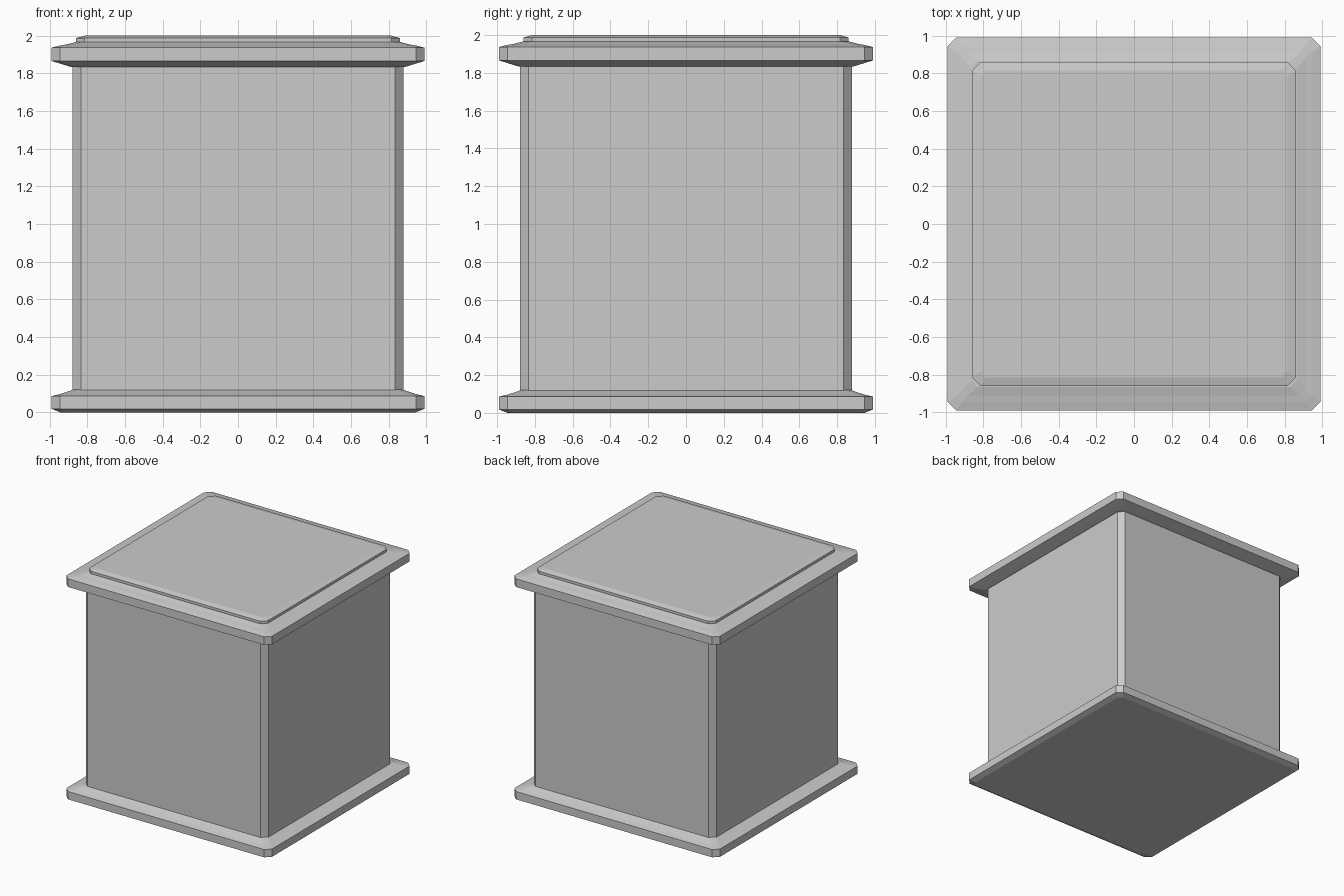
import bpy, bmesh

if "Cube" in bpy.data.objects:
    bpy.data.objects.remove(bpy.data.objects["Cube"])


def ring_points(h, c, z):
    """Square of half-width h with corners cut by c, at height z."""
    k = h - c
    return [(k, -h, z), (h, -k, z), (h, k, z), (k, h, z),
            (-k, h, z), (-h, k, z), (-h, -k, z), (-k, -h, z)]


def loft(name, profile):
    """Closed solid through cut-corner squares (half-width, corner cut, z)."""
    bm = bmesh.new()
    rings = [[bm.verts.new(p) for p in ring_points(*row)] for row in profile]
    for a, b in zip(rings, rings[1:]):
        for i in range(8):
            j = (i + 1) % 8
            bm.faces.new((a[i], a[j], b[j], b[i]))
    bm.faces.new(rings[0][::-1])
    bm.faces.new(rings[-1])
    bmesh.ops.recalc_face_normals(bm, faces=bm.faces)
    mesh = bpy.data.meshes.new(name)
    bm.to_mesh(mesh)
    bm.free()
    obj = bpy.data.objects.new(name, mesh)
    bpy.context.collection.objects.link(obj)
    return obj


# Stepped foot moulding
loft("base_moulding", [
    (0.945, 0.03, 0.0), (0.99, 0.045, 0.018), (0.99, 0.045, 0.086),
    (0.945, 0.035, 0.097), (0.91, 0.03, 0.108), (0.875, 0.035, 0.12)])

# Main box with chamfered upright corners
loft("body", [(0.88, 0.045, 0.09), (0.88, 0.045, 1.86)])

# Overhanging top moulding
loft("top_moulding", [
    (0.89, 0.03, 1.835), (0.945, 0.035, 1.852), (0.99, 0.045, 1.866),
    (0.99, 0.045, 1.937), (0.945, 0.035, 1.948), (0.91, 0.03, 1.954),
    (0.865, 0.035, 1.966)])

# Raised panel on top
loft("top_panel", [
    (0.86, 0.045, 1.95), (0.86, 0.045, 1.988), (0.815, 0.03, 2.0)])
